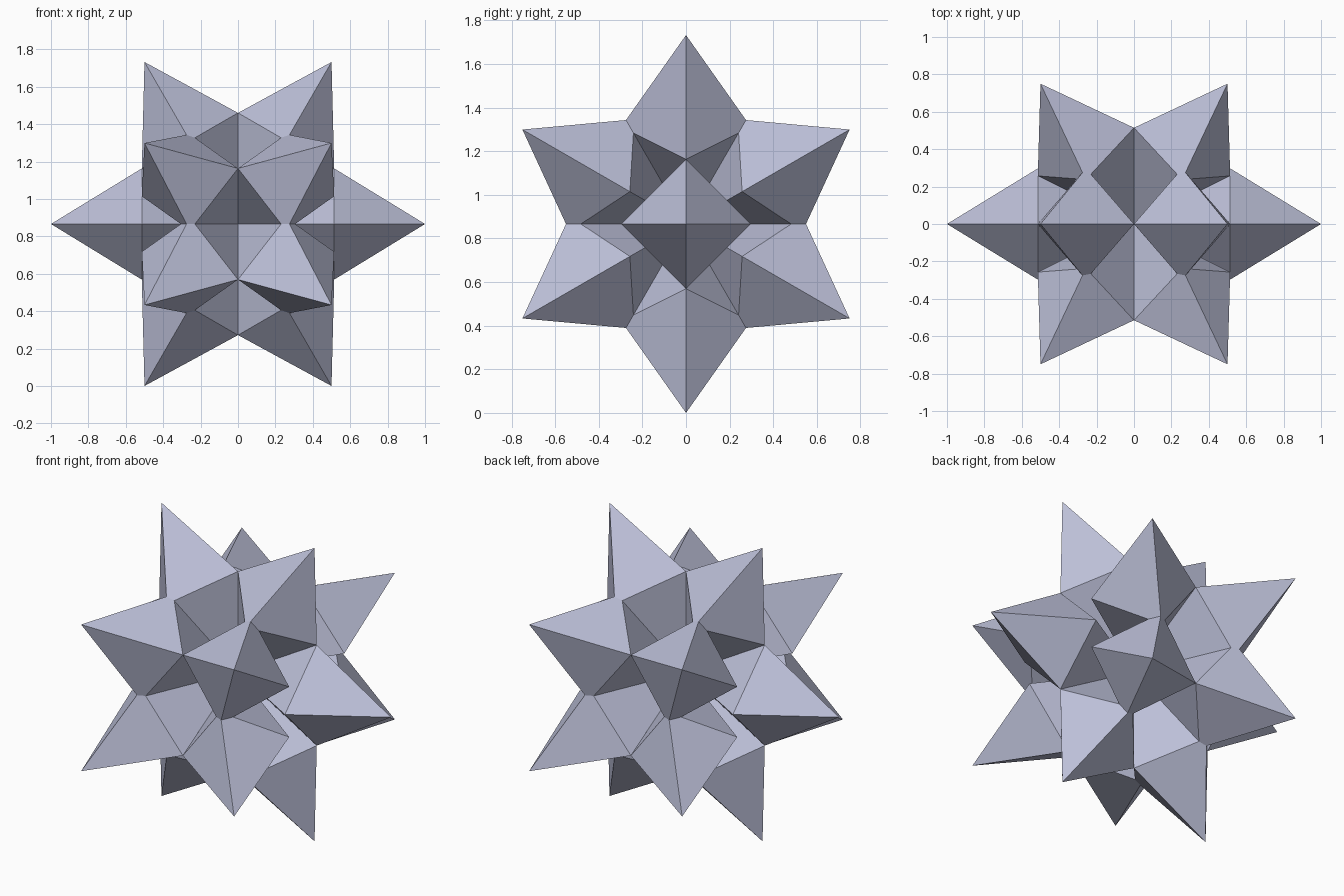
import bpy, bmesh, math
from mathutils import Vector

if "Cube" in bpy.data.objects:
    bpy.data.objects.remove(bpy.data.objects["Cube"])

CENTRE = Vector((0, 0, math.sqrt(3) / 2))
MID, HALF = 0.5145, 0.297      # widest point of a spike along its axis, and its half width

mat = bpy.data.materials.new("pale lavender")
mat.diffuse_color = (0.50, 0.52, 0.68, 1)
mat.use_nodes = True
mat.node_tree.nodes["Principled BSDF"].inputs["Base Color"].default_value = mat.diffuse_color


def spike(name, axis, side, neighbours):
    """Stretched octahedron from the centre to a tip, trimmed where it meets its neighbours."""
    bm = bmesh.new()
    up = axis.cross(side)
    inner = bm.verts.new((0, 0, 0))
    tip = bm.verts.new(axis)
    belt = [bm.verts.new(axis * MID + v * HALF) for v in (side, up, -side, -up)]
    for i in range(4):
        a, b = belt[i], belt[(i + 1) % 4]
        bm.faces.new((a, b, tip))
        bm.faces.new((b, a, inner))
    for n in neighbours:
        bmesh.ops.bisect_plane(bm, geom=bm.verts[:] + bm.edges[:] + bm.faces[:],
                               plane_co=(0, 0, 0), plane_no=(n - axis).normalized(),
                               clear_outer=True)
    bm.normal_update()
    mesh = bpy.data.meshes.new(name)
    bm.to_mesh(mesh)
    bm.free()
    mesh.materials.append(mat)
    obj = bpy.data.objects.new(name, mesh)
    obj.location = CENTRE
    bpy.context.collection.objects.link(obj)


def ring_axis(sx, k):
    a = math.radians(90 + 60 * k)
    r = math.sqrt(3) / 2
    return Vector((0.5 * sx, r * math.cos(a), r * math.sin(a)))


for sx, label in ((1, "right"), (-1, "left")):
    # Spike pointing straight out along x
    spike(f"{label}_end_spike", Vector((sx, 0, 0)), Vector((0, 1, 0)), [])
    # Ring of six leaning spikes
    for k in range(6):
        a = math.radians(90 + 60 * k)
        tangent = Vector((0, -math.sin(a), math.cos(a)))
        spike(f"{label}_ring_spike_{k + 1}", ring_axis(sx, k), tangent,
              [ring_axis(sx, k - 1), ring_axis(sx, k + 1)])
